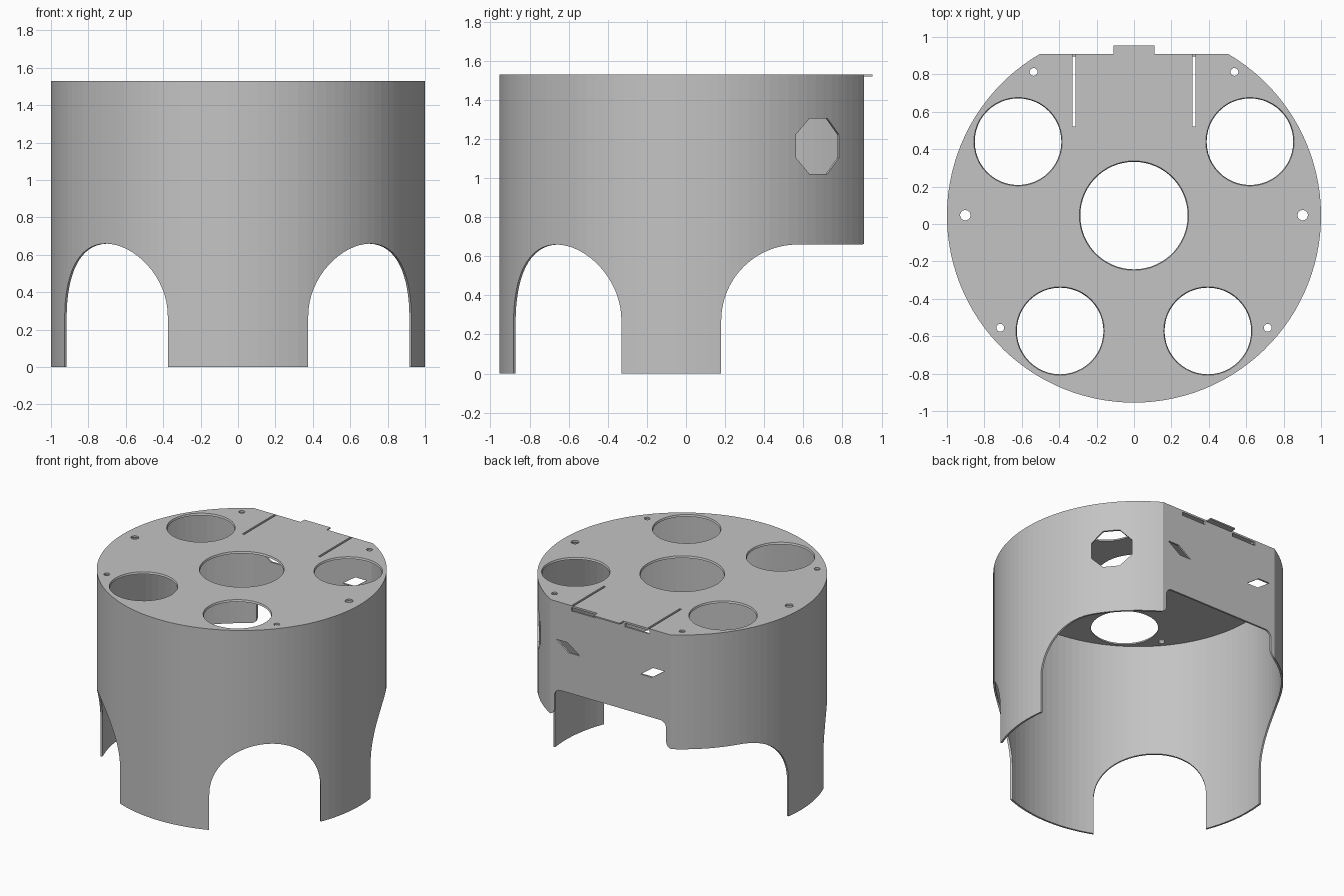
import bpy, bmesh
from math import sin, cos, pi, radians, asin
from mathutils import Matrix, Vector

R, CY, H = 1.0, 0.045, 1.53       # shell radius, axis offset in y, height
T, FLAT = 0.014, 0.865            # wall thickness, distance of flat back from axis

cube = bpy.data.objects.get("Cube")
if cube:
    bpy.data.objects.remove(cube, do_unlink=True)

grey = bpy.data.materials.new("plain_grey")
grey.use_nodes = True
GREY = (0.55, 0.55, 0.55, 1)
grey.diffuse_color = GREY
grey.node_tree.nodes["Principled BSDF"].inputs["Base Color"].default_value = GREY


def arc(cx, cy, r, a0, a1, n):
    """Points of an arc, angles in degrees."""
    steps = [radians(a0 + (a1 - a0) * i / n) for i in range(n + 1)]
    return [(cx + r * cos(a), cy + r * sin(a)) for a in steps]


def side_frame(angle):
    """Frame with u along the wall, v up and w pointing out of the shell."""
    a = radians(angle)
    m = Matrix(((-sin(a), 0, cos(a)), (cos(a), 0, sin(a)), (0, 1, 0))).to_4x4()
    return Matrix.Translation((0, CY, 0)) @ m


UP = Matrix.Translation((0, CY, 0))


def prism(name, pts, w0, w1, frame, shrink=0.0):
    """Extrude an outline from w0 to w1; shrink makes the w0 end smaller."""
    centre = sum((Vector(p) for p in pts), Vector((0, 0))) / len(pts)
    bm = bmesh.new()
    ends = []
    for w, s in ((w0, 1 - shrink), (w1, 1)):
        ring = [centre + (Vector(p) - centre) * s for p in pts]
        ends.append([bm.verts.new(frame @ Vector((p.x, p.y, w))) for p in ring])
    low, high = ends
    bm.faces.new(low)
    bm.faces.new(high)
    for i in range(len(pts)):
        j = (i + 1) % len(pts)
        bm.faces.new((low[i], low[j], high[j], high[i]))
    bmesh.ops.recalc_face_normals(bm, faces=bm.faces)
    mesh = bpy.data.meshes.new(name)
    bm.to_mesh(mesh)
    bm.free()
    mesh.materials.append(grey)
    ob = bpy.data.objects.new(name, mesh)
    bpy.context.collection.objects.link(ob)
    return ob


def cut(*args, **kw):
    """Subtract a prism from the shell."""
    cutter = prism("cutter", *args, **kw)
    cutter.hide_render = True
    mod = shell.modifiers.new("cut", 'BOOLEAN')
    mod.operation, mod.solver, mod.object = 'DIFFERENCE', 'EXACT', cutter
    bpy.context.view_layer.objects.active = shell
    bpy.ops.object.modifier_apply(modifier=mod.name)
    bpy.data.objects.remove(cutter, do_unlink=True)


def d_outline(r, flat):
    """Circle with its back sliced off flat."""
    a = asin(flat / r) * 180 / pi
    return arc(0, 0, r, 180 - a, 360 + a, 96)


def rect(u0, u1, v0, v1):
    return [(u0, v0), (u1, v0), (u1, v1), (u0, v1)]


# Hollow shell, open below
shell = prism("shell", d_outline(R, FLAT), 0, H, UP)
cut(d_outline(R - T, FLAT - T), -1, H - T, UP)

# Two front arches
arch = [(0.39, -0.5)] + arc(0, 0.27, 0.39, 0, 180, 32) + [(-0.39, -0.5)]
for angle in (-45, -135):
    cut(arch, 0.3, 1.5, side_frame(angle))

# Rear cut-away through both sides
rear = [(2, -0.5), (2, 0.66)] + arc(0.525, 0.27, 0.39, 90, 180, 20) + [(0.135, -0.5)]
cut(rear, -2, 2, side_frame(0))

# Raised notch in the flat back, with rounded corners
half = arc(0.52, 0.71, 0.05, 270, 180, 6) + arc(0.42, 0.81, 0.05, 0, 90, 6)
notch = [(0.52, 0.4)] + half + [(-u, v) for u, v in reversed(half)] + [(-0.52, 0.4)]
cut(notch, 0.6, 1.5, side_frame(90))

# Octagonal window on one side
octagon = arc(0, 1.163, 0.1425 / cos(pi / 8), 22.5, 337.5, 7)
cut(octagon, 0.5, 1.5, side_frame(39.3))

# Slanted back windows, roof slits and the slots below the roof edge
for s in (1, -1):
    cut([(s * 0.455, 1.24), (s * 0.36, 1.24), (s * 0.255, 1.165), (s * 0.35, 1.165)],
        0.7, 1.2, side_frame(90))
    cut(rect(s * 0.32 - 0.008, s * 0.32 + 0.008, 0.475, 0.86), H - 0.05, H + 0.1, UP)
    cut(rect(*sorted((s * 0.125, s * 0.328)), H - 0.04, H - T), 0.8, 1.0, side_frame(90))

# Roof holes: large ones have a slightly sloped rim
cut(arc(0, 0, 0.293, 0, 354, 59), H - 0.04, H + 0.002, UP, shrink=0.05)
for s in (1, -1):
    for x, y in ((0.62, 0.395), (0.395, -0.617)):
        cut(arc(s * x, y, 0.237, 0, 352.5, 47), H - 0.04, H + 0.002, UP, shrink=0.06)
    for x, y, r in ((0.537, 0.768, 0.021), (0.902, 0.002, 0.028), (0.715, -0.6, 0.021)):
        cut(arc(s * x, y, r, 0, 337.5, 15), H - 0.1, H + 0.1, UP)

# Latch tab on the back edge of the roof
prism("latch_tab", rect(-0.11, 0.11, FLAT - 0.005, 0.91), H - 0.01, H, UP)
